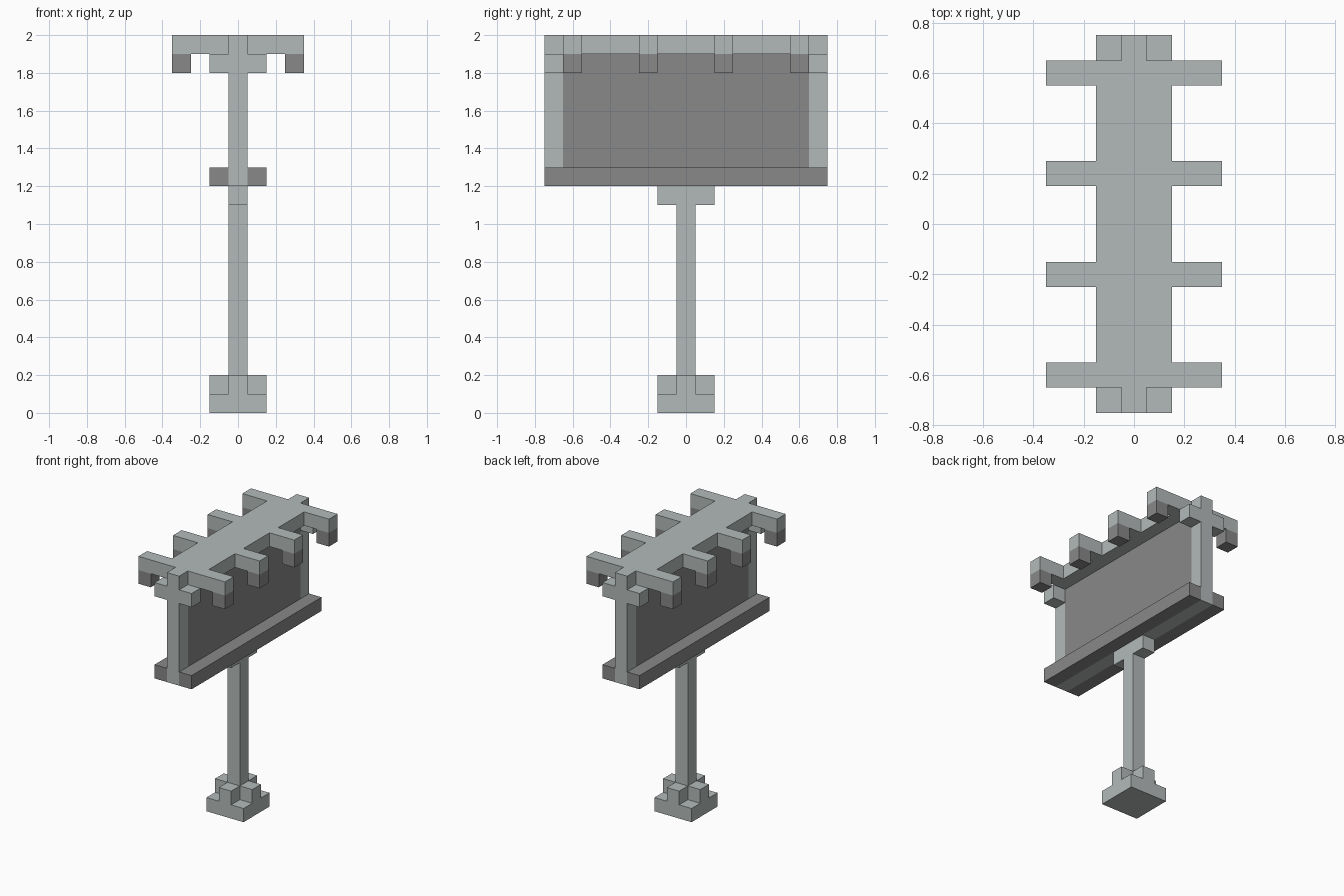
import bpy
import bmesh
from mathutils import Vector

cube = bpy.data.objects.get("Cube")
if cube:
    bpy.data.objects.remove(cube, do_unlink=True)


def make_material(name, color):
    mat = bpy.data.materials.new(name)
    mat.use_nodes = True
    mat.diffuse_color = color
    mat.node_tree.nodes["Principled BSDF"].inputs["Base Color"].default_value = color
    return mat


STEEL = make_material("light steel grey", (0.45, 0.49, 0.485, 1))
DARK = make_material("dark grey", (0.246, 0.246, 0.246, 1))
U = 0.1      # block size
H = U / 2    # half a block


def prism(name, outline, axis, low, high, mat):
    """Extrude a flat outline: (y, z) points along x, or (x, y) points along z."""
    bm = bmesh.new()
    if axis == "x":
        verts = [bm.verts.new((low, a, b)) for a, b in outline]
        move = Vector((high - low, 0, 0))
    else:
        verts = [bm.verts.new((a, b, low)) for a, b in outline]
        move = Vector((0, 0, high - low))
    face = bm.faces.new(verts)
    top = bmesh.ops.extrude_face_region(bm, geom=[face])["geom"]
    bmesh.ops.translate(bm, vec=move, verts=[g for g in top if isinstance(g, bmesh.types.BMVert)])
    bmesh.ops.recalc_face_normals(bm, faces=bm.faces)
    mesh = bpy.data.meshes.new(name)
    bm.to_mesh(mesh)
    bm.free()
    mesh.materials.append(mat)
    obj = bpy.data.objects.new(name, mesh)
    bpy.context.collection.objects.link(obj)
    return obj


def rect(a, b, c, d):
    return [(a, c), (b, c), (b, d), (a, d)]


def mirrored(half):
    """Close a half outline by reflecting it across the vertical axis."""
    return half + [(-a, b) for a, b in reversed(half)]


# Foot: square plate with a raised cross
W = 3 * H
prism("base_plate", rect(-W, W, -W, W), "z", 0, U, STEEL)
prism("base_cross", mirrored([(H, -W), (H, -H), (W, -H), (W, H), (H, H), (H, W)]),
      "z", U, 2 * U, STEEL)

# Post with a wider bracket under the sign
prism("post", mirrored([(H, 0.2), (H, 1.1), (W, 1.1), (W, 1.2)]), "x", -H, H, STEEL)

# Sign frame (open at the top) and the panel inside it
prism("sign_frame", mirrored([(0.75, 1.2), (0.75, 2), (0.65, 2), (0.65, 1.3)]),
      "x", -H, H, STEEL)
prism("sign_panel", rect(-0.65, 0.65, 1.3, 1.9), "x", -H, H, DARK)

# Canopy with four lamp arms on each side
ARMS = (-0.6, -0.2, 0.2, 0.6)
edge = [(W, -0.65)]
for y in ARMS:
    edge += [(W, y - H), (0.35, y - H), (0.35, y + H), (W, y + H)]
edge.append((W, 0.65))
edge = [p for p in edge if not (p[0] == W and abs(p[1]) > 0.64)]
prism("canopy", mirrored(edge), "z", 1.9, 2, STEEL)

# Paired parts on both sides of the sign
for side, s in (("left", 1), ("right", -1)):
    x0, x1 = sorted((s * H, s * W))
    prism("ledge_" + side, rect(-0.75, 0.75, 1.2, 1.3), "x", x0, x1, DARK)
    for end, e in (("front", -1), ("back", 1)):
        y0, y1 = sorted((e * 0.65, e * 0.75))
        prism(f"end_bracket_{end}_{side}", rect(y0, y1, 1.8, 1.9), "x", x0, x1, STEEL)
    for i, y in enumerate(ARMS):
        a, b = sorted((s * 0.25, s * 0.35))
        prism(f"lamp_{side}_{i + 1}", rect(a, b, y - H, y + H), "z", 1.8, 1.9, DARK)
